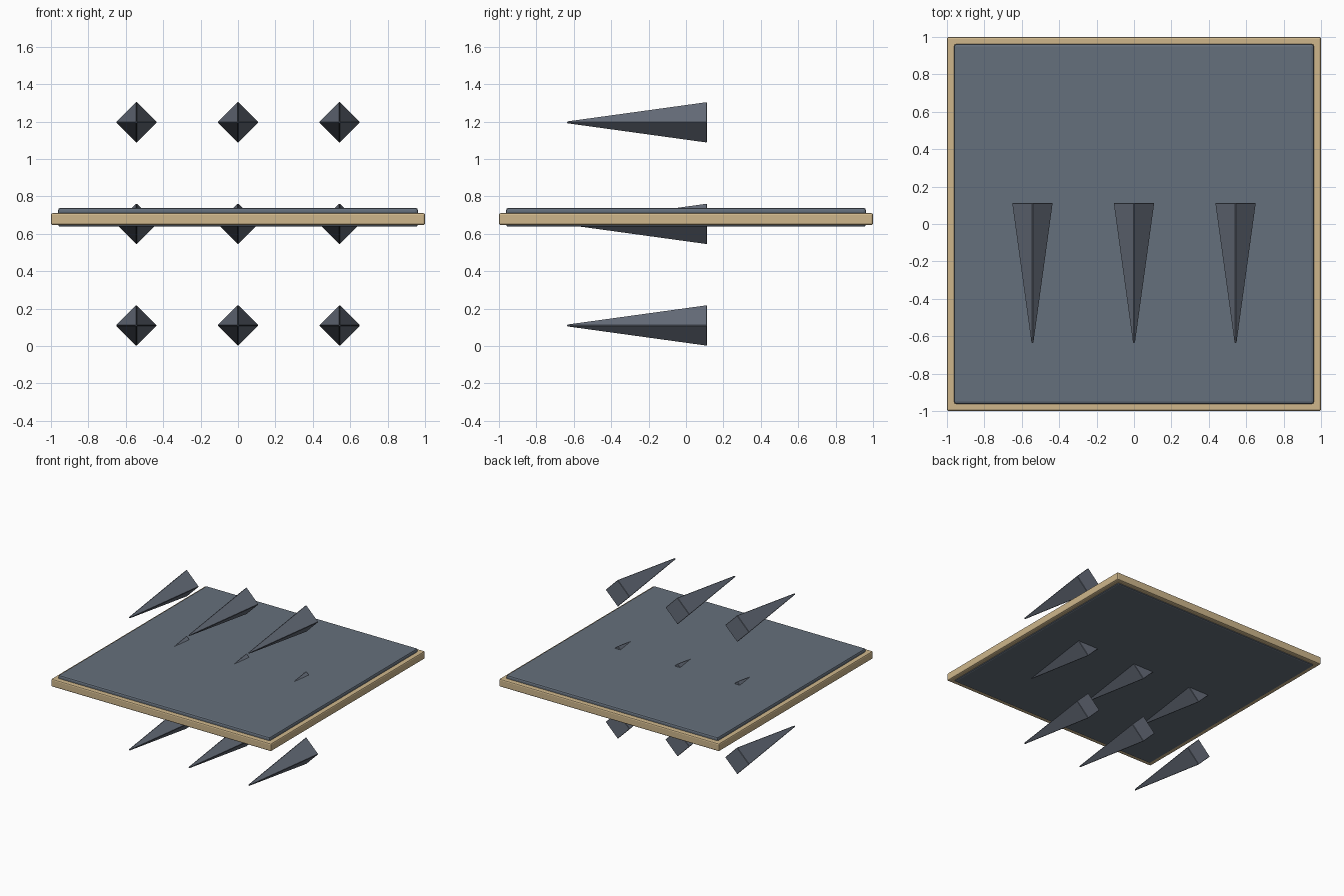
import bpy
import math

old = bpy.data.objects.get("Cube")
if old:
    bpy.data.objects.remove(old, do_unlink=True)


def material(name, rgb):
    mat = bpy.data.materials.new(name)
    mat.use_nodes = True
    colour = (*rgb, 1)
    mat.diffuse_color = colour
    mat.node_tree.nodes["Principled BSDF"].inputs["Base Color"].default_value = colour
    return mat


slate = material("slate", (0.13, 0.16, 0.20))
steel = material("dark steel", (0.13, 0.15, 0.19))
tan = material("tan", (0.62, 0.47, 0.26))


def finish(obj, name, mat, width, segments):
    obj.name = name
    obj.data.materials.append(mat)
    bevel = obj.modifiers.new("Soft edges", 'BEVEL')
    bevel.width = width
    bevel.segments = segments
    bevel.limit_method = 'ANGLE'
    bevel.angle_limit = math.radians(30)


def slab(name, half, bottom, top, mat, width):
    bpy.ops.mesh.primitive_cube_add(size=1, location=(0, 0, (bottom + top) / 2))
    obj = bpy.context.object
    obj.scale = (2 * half, 2 * half, top - bottom)
    bpy.ops.object.transform_apply(location=False, rotation=False, scale=True)
    finish(obj, name, mat, width, 2)


# Board: tan rim with a thicker slate panel through it
slab("rim", 1.0, 0.647, 0.711, tan, 0.01)
slab("panel", 0.962, 0.638, 0.738, slate, 0.012)

# Three rows of square spikes pointing to the front
SPACING = 0.543
RADIUS = 0.11
BACK, TIP = 0.112, -0.635
for row, level in enumerate(("lower", "middle", "upper")):
    for col, side in enumerate(("right", "centre", "left")):
        bpy.ops.mesh.primitive_cone_add(
            vertices=4, radius1=RADIUS, radius2=0.007, depth=BACK - TIP,
            location=((col - 1) * SPACING, (BACK + TIP) / 2, RADIUS + row * SPACING),
            rotation=(math.pi / 2, 0, 0))
        finish(bpy.context.object, f"{level}_{side}_spike", steel, 0.003, 1)
